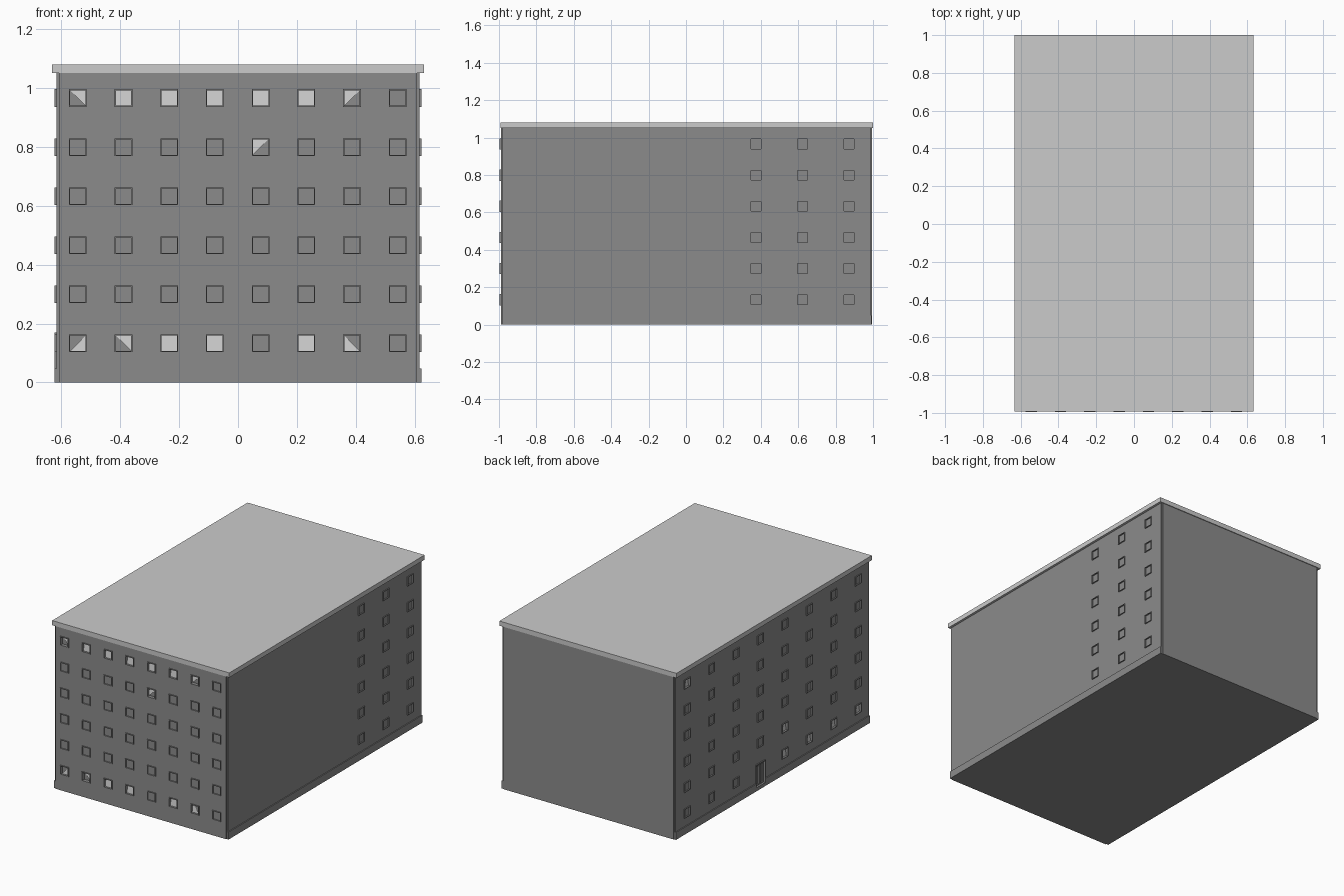
import bpy, bmesh

if "Cube" in bpy.data.objects:
    bpy.data.objects.remove(bpy.data.objects["Cube"])

X_WALL = 0.617                     # side wall plane
Y_FRONT, Y_BACK = -0.99, 0.995
ROWS = [0.133 + 0.1665 * i for i in range(6)]
FRONT_COLS = [-0.544 + 0.1552 * i for i in range(8)]
SIDE_COLS = [0.872 - 0.249 * i for i in range(8)]

# Dark render for everything but roof and blinds
DARK = bpy.data.materials.new("dark_render")
DARK.diffuse_color = (0.26, 0.26, 0.26, 1)
DARK.use_nodes = True
DARK.node_tree.nodes["Principled BSDF"].inputs["Base Color"].default_value = DARK.diffuse_color


def add_box(bm, lo, hi):
    geo = bmesh.ops.create_cube(bm, size=1)["verts"]
    for v in geo:
        for k in range(3):
            v.co[k] = lo[k] if v.co[k] < 0 else hi[k]


def finish(name, bm, hidden=False, mat=DARK):
    bmesh.ops.recalc_face_normals(bm, faces=bm.faces)
    me = bpy.data.meshes.new(name)
    bm.to_mesh(me)
    bm.free()
    if mat:
        me.materials.append(mat)
    ob = bpy.data.objects.new(name, me)
    bpy.context.collection.objects.link(ob)
    if hidden:
        ob.hide_render = True
        ob.hide_set(True)
        ob.display_type = 'WIRE'
    return ob


def box(name, lo, hi, mat=DARK):
    bm = bmesh.new()
    add_box(bm, lo, hi)
    return finish(name, bm, mat=mat)


# Facade coordinates: u along the wall, d outward from it, z up
MAPS = {
    "front": lambda u, d, z: (u, Y_FRONT - d, z),
    "right": lambda u, d, z: (X_WALL + d, u, z),
    "left": lambda u, d, z: (-X_WALL - d, u, z),
}


def wall_box(bm, side, u0, u1, d0, d1, z0, z1):
    a, b = MAPS[side](u0, d0, z0), MAPS[side](u1, d1, z1)
    add_box(bm, [min(p) for p in zip(a, b)], [max(p) for p in zip(a, b)])


def frame(bm, side, u, z, w, h, bar, d0, d1):
    wall_box(bm, side, u - w, u + w, d0, d1, z + h - bar, z + h)
    wall_box(bm, side, u - w, u + w, d0, d1, z - h, z - h + bar)
    for s in (-1, 1):
        a, b = sorted((u + s * w, u + s * (w - bar)))
        wall_box(bm, side, a, b, d0, d1, z - h + bar, z + h - bar)


def blind(bm, side, u, z, corners):
    # pale panel leaning back at the top; corners chosen from a, b, c, d
    r = 0.026
    pts = {"a": (u - r, -0.007, z - r), "b": (u + r, -0.007, z - r),
           "c": (u + r, -0.015, z + r), "d": (u - r, -0.015, z + r)}
    bm.faces.new([bm.verts.new(MAPS[side](*pts[c])) for c in corners])


# Windows with pale blinds: (row, column) -> visible corners
BLINDS = {
    "front": {(5, 0): "bcd", (5, 1): "abcd", (5, 2): "abcd", (5, 3): "abcd",
              (5, 4): "abcd", (5, 5): "abcd", (5, 6): "acd", (4, 4): "acd",
              (0, 0): "abc", (0, 1): "bcd", (0, 2): "abcd", (0, 3): "abcd",
              (0, 5): "abcd", (0, 6): "abd"},
    "left": {(0, 4): "abcd", (1, 4): "abd", (0, 5): "abd", (0, 6): "abd",
             (0, 7): "abd", (5, 0): "abd"},
    "right": {},
}

cut, frames, blinds = bmesh.new(), bmesh.new(), bmesh.new()
for side, cols in (("front", FRONT_COLS), ("right", SIDE_COLS[:3]), ("left", SIDE_COLS)):
    for c, u in enumerate(cols):
        for r, z in enumerate(ROWS):
            if side == "left" and (r, c) == (0, 3):
                continue               # the entrance takes this bay
            lit = BLINDS[side].get((r, c))
            depth = 0.018 if lit else 0.003
            wall_box(cut, side, u - 0.027, u + 0.027, -depth, 0.02, z - 0.027, z + 0.027)
            frame(frames, side, u, z, 0.030, 0.030, 0.004, -0.002, 0.006)
            if lit:
                blind(blinds, side, u, z, lit)

# Entrance opening, frame, door leaves and step
DU = SIDE_COLS[3]
wall_box(cut, "left", DU - 0.046, DU + 0.046, -0.012, 0.02, 0.02, 0.164)
door = bmesh.new()
frame(door, "left", DU, 0.093, 0.05, 0.076, 0.006, -0.012, 0.006)
for s in (-1, 1):
    frame(door, "left", DU + s * 0.022, 0.09, 0.02, 0.065, 0.006, -0.012, -0.004)
finish("entrance_door", door)
step = bmesh.new()
wall_box(step, "left", DU - 0.05, DU + 0.05, -0.01, 0.006, 0, 0.018)
finish("entrance_step", step)

finish("window_frames", frames)
finish("window_blinds", blinds, mat=None)
cutter = finish("opening_cutter", cut, hidden=True)


# Walls: narrow core with slightly proud, slightly shorter side faces, as one plan profile
def plan_prism(name, plan, z0, z1):
    bm = bmesh.new()
    f = bm.faces.new([bm.verts.new((x, y, z0)) for x, y in plan])
    ext = bmesh.ops.extrude_face_region(bm, geom=[f])["geom"]
    bmesh.ops.translate(bm, vec=(0, 0, z1 - z0),
                        verts=[e for e in ext if isinstance(e, bmesh.types.BMVert)])
    return finish(name, bm)


half = [(0.608, Y_FRONT), (0.608, -0.983), (X_WALL, -0.983),
        (X_WALL, 0.988), (0.608, 0.988), (0.608, Y_BACK)]
walls = plan_prism("walls", half + [(-x, y) for x, y in reversed(half)], 0, 1.05)

# Plinth strips along both long sides, left one interrupted by the door
box("plinth_right", (0.61, -0.985, 0), (0.623, 0.992, 0.048))
box("plinth_left_front", (-0.623, -0.985, 0), (-0.61, DU - 0.05, 0.048))
box("plinth_left_back", (-0.623, DU + 0.05, 0), (-0.61, 0.992, 0.048))

# Flat roof slab
box("roof_slab", (-0.632, -0.992, 1.05), (0.632, 1.0, 1.08), mat=None)

mod = walls.modifiers.new("openings", 'BOOLEAN')
mod.object = cutter
mod.operation = 'DIFFERENCE'
mod.solver = 'EXACT'
